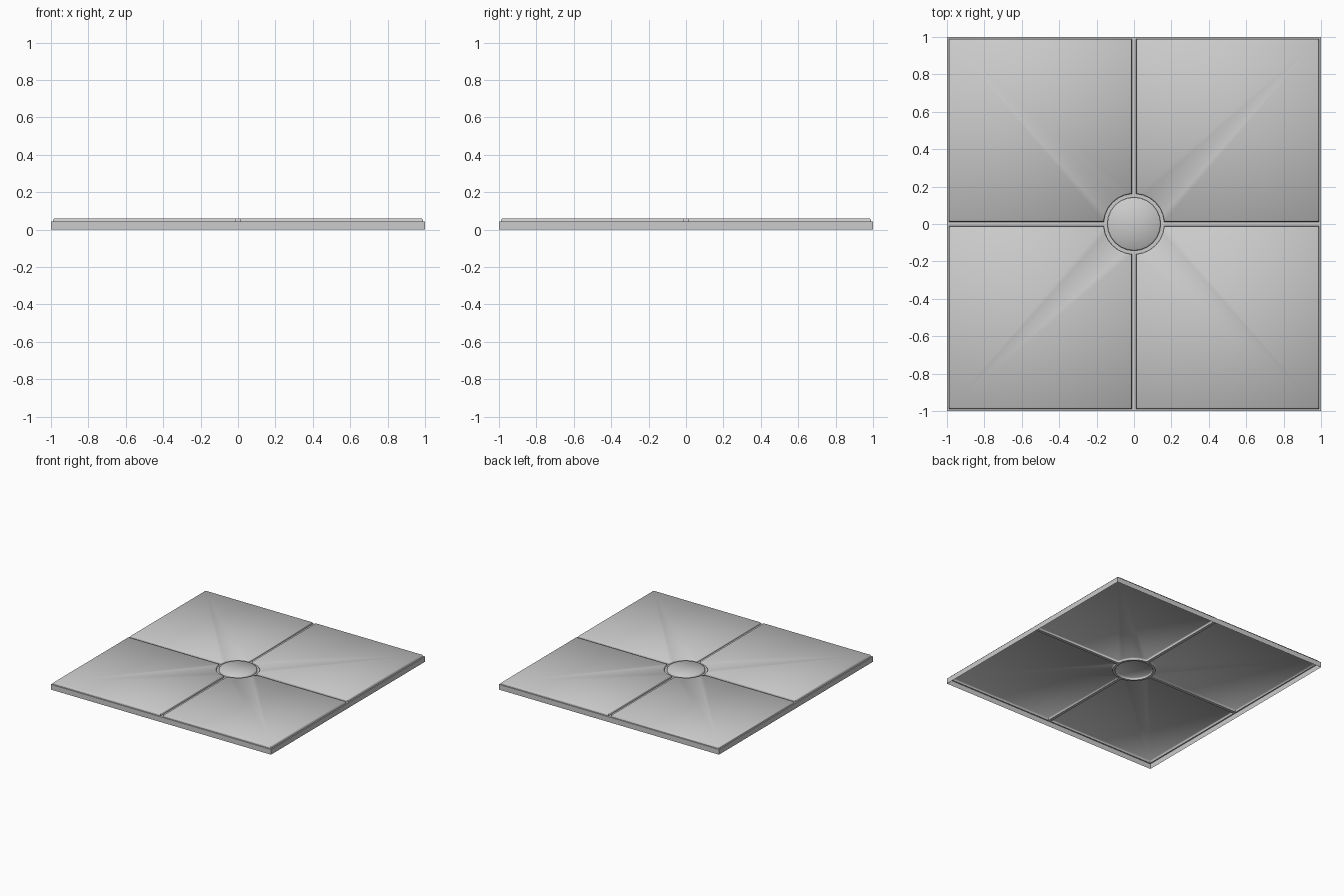
import bpy, bmesh, math
from mathutils import Matrix, Vector

if "Cube" in bpy.data.objects:
    bpy.data.objects.remove(bpy.data.objects["Cube"])

FLOOR, TOP, SEG = 0.043, 0.06, 6


def outline(edge, gap, radius, z):
    """Quarter panel loop: outer corner, groove end, arc around the hub, groove end."""
    a = math.asin(gap / radius)
    pts = [(edge, edge), (gap, edge)]
    for i in range(SEG + 1):
        t = math.pi / 2 - a - (math.pi / 2 - 2 * a) * i / SEG
        pts.append((radius * math.cos(t), radius * math.sin(t)))
    pts.append((edge, gap))
    return [Vector((x, y, z)) for x, y in pts]


def arc(radius, z):
    return [Vector((radius * math.cos(t), radius * math.sin(t), z))
            for t in (math.pi / 2 * (1 - i / SEG) for i in range(SEG + 1))]


def bridge(bm, a, b, closed=True):
    n = len(a)
    for i in range(n if closed else n - 1):
        j = (i + 1) % n
        bm.faces.new((a[i], a[j], b[j], b[i]))


def make_part(name, build):
    """Build one quarter, repeat it around z and weld the sheet."""
    bm = bmesh.new()
    build(bm)
    quarter = bm.verts[:] + bm.edges[:] + bm.faces[:]
    for k in range(1, 4):
        dup = bmesh.ops.duplicate(bm, geom=quarter)["geom"]
        bmesh.ops.rotate(bm, verts=[v for v in dup if isinstance(v, bmesh.types.BMVert)],
                         matrix=Matrix.Rotation(k * math.pi / 2, 3, 'Z'))
    bmesh.ops.remove_doubles(bm, verts=bm.verts, dist=1e-5)
    bmesh.ops.recalc_face_normals(bm, faces=bm.faces)
    if sum(f.normal.z for f in bm.faces) < 0:
        bmesh.ops.reverse_faces(bm, faces=bm.faces)
    me = bpy.data.meshes.new(name)
    bm.to_mesh(me)
    bm.free()
    ob = bpy.data.objects.new(name, me)
    bpy.context.collection.objects.link(ob)
    bpy.ops.object.select_all(action='DESELECT')
    bpy.context.view_layer.objects.active = ob
    ob.select_set(True)
    bpy.ops.object.shade_smooth_by_angle(angle=math.radians(60))


def tile(bm):
    def add(points):
        return [bm.verts.new(p) for p in points]

    # groove floor and outer ledge
    border = add([Vector((1, 1, FLOOR)), Vector((0, 1, FLOOR))]
                 + arc(0.143, FLOOR) + [Vector((1, 0, FLOOR))])
    base = add(outline(0.99, 0.012, 0.162, FLOOR))
    bridge(bm, border, base)

    # outer skirt, open underneath
    rim = [border[-1], border[0], border[1]]
    bridge(bm, rim, add([Vector((v.co.x, v.co.y, 0)) for v in rim]), False)

    # raised panel with chamfered rim
    wall = add(outline(0.988, 0.013, 0.163, TOP - 0.006))
    top = add(outline(0.982, 0.019, 0.169, TOP))
    bridge(bm, base, wall)
    bridge(bm, wall, top)
    for i in range(1, len(top) - 1):
        bm.faces.new((top[0], top[i], top[i + 1]))

    # raised round hub
    hub_wall = add(arc(0.142, TOP - 0.006))
    hub_top = add(arc(0.136, TOP))
    bridge(bm, border[2:-1], hub_wall, False)
    bridge(bm, hub_wall, hub_top, False)
    centre = bm.verts.new((0, 0, TOP))
    for i in range(SEG):
        bm.faces.new((centre, hub_top[i], hub_top[i + 1]))


make_part("floor_tile", tile)
